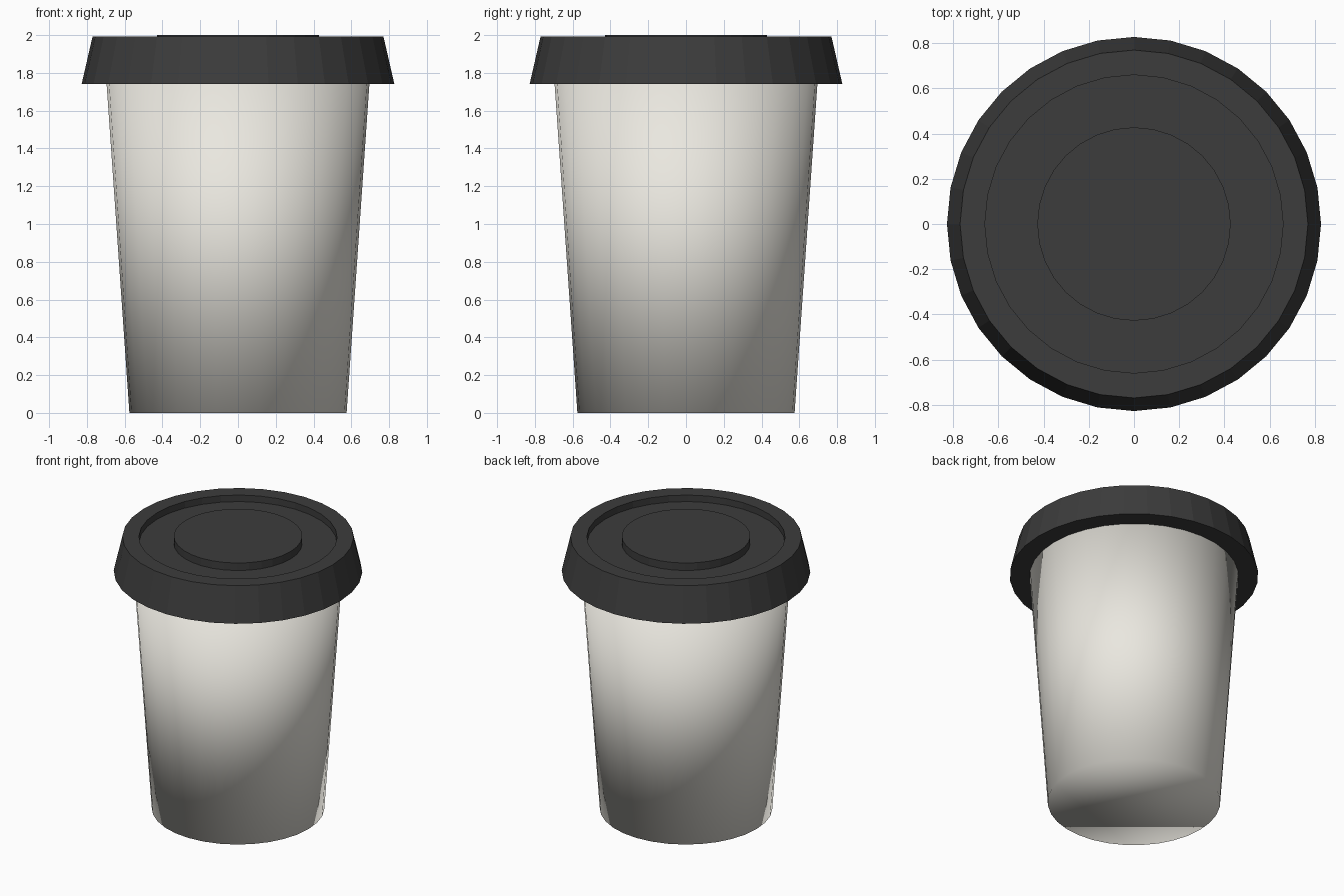
import bpy, bmesh
from math import sin, cos, pi

if "Cube" in bpy.data.objects:
    bpy.data.objects.remove(bpy.data.objects["Cube"])

SIDES = 32


def material(name, rgb):
    mat = bpy.data.materials.new(name)
    mat.diffuse_color = (*rgb, 1)
    mat.use_nodes = True
    mat.node_tree.nodes["Principled BSDF"].inputs["Base Color"].default_value = mat.diffuse_color
    return mat


def lathe(name, profile, mat, smooth=False):
    """Revolve (radius, z) points around z and cap both ends."""
    bm = bmesh.new()
    rings = [[bm.verts.new((r * cos(2 * pi * i / SIDES), r * sin(2 * pi * i / SIDES), z))
              for i in range(SIDES)] for r, z in profile]
    for a, b in zip(rings, rings[1:]):
        for i in range(SIDES):
            j = (i + 1) % SIDES
            bm.faces.new((a[i], a[j], b[j], b[i]))
    bm.faces.new(rings[0][::-1])
    bm.faces.new(rings[-1])
    bmesh.ops.recalc_face_normals(bm, faces=bm.faces)
    for f in bm.faces:
        f.smooth = smooth
    mesh = bpy.data.meshes.new(name)
    bm.to_mesh(mesh)
    bm.free()
    mesh.materials.append(mat)
    obj = bpy.data.objects.new(name, mesh)
    bpy.context.collection.objects.link(obj)
    return obj


paper = material("paper", (0.82, 0.80, 0.74))
plastic = material("dark_plastic", (0.045, 0.045, 0.045))

# Tapered cup body, smooth all over
lathe("cup_body", [(0.575, 0), (0.697, 1.76)], paper, smooth=True)

# Faceted lid: flared skirt, flat rim and recessed top
lathe("lid", [(0.828, 1.74), (0.77, 1.993), (0.66, 1.993), (0.66, 1.945)], plastic)

# Raised disc in the middle of the recess
lathe("lid_centre", [(0.428, 1.94), (0.428, 2.0)], plastic)
